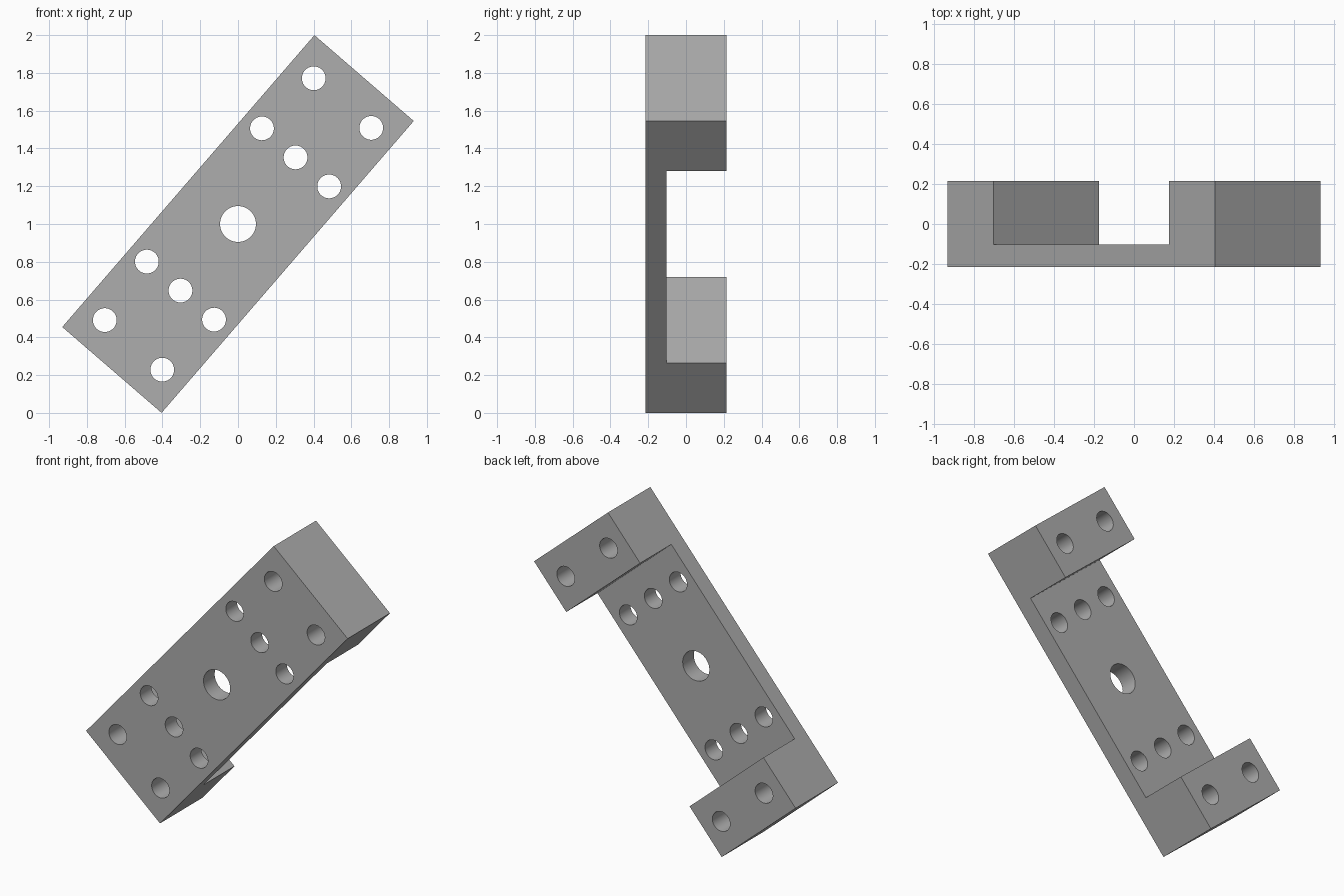
import bpy, bmesh, math
from mathutils import Matrix

cube = bpy.data.objects.get("Cube")
if cube:
    bpy.data.objects.remove(cube, do_unlink=True)

HALF_L, HALF_W, HALF_D = 1.021, 0.3475, 0.215
FOOT, PLATE_BACK = 0.35, -0.102
TILT = math.atan2(1.335, 1.545)

# Grey metal
grey = bpy.data.materials.new("plain_grey")
grey.use_nodes = True
color = (0.42, 0.42, 0.42, 1)
grey.diffuse_color = color
grey.node_tree.nodes["Principled BSDF"].inputs["Base Color"].default_value = color


def make_object(name, bm):
    bmesh.ops.recalc_face_normals(bm, faces=bm.faces)
    mesh = bpy.data.meshes.new(name)
    bm.to_mesh(mesh)
    bm.free()
    obj = bpy.data.objects.new(name, mesh)
    bpy.context.collection.objects.link(obj)
    mesh.materials.append(grey)
    return obj


# Channel profile (depth, length) extruded across the width
inner = HALF_L - FOOT
profile = [(-HALF_D, -HALF_L), (HALF_D, -HALF_L), (HALF_D, -inner), (PLATE_BACK, -inner),
           (PLATE_BACK, inner), (HALF_D, inner), (HALF_D, HALF_L), (-HALF_D, HALF_L)]
bm = bmesh.new()
face = bm.faces.new([bm.verts.new((-HALF_W, y, z)) for y, z in profile])
extruded = bmesh.ops.extrude_face_region(bm, geom=[face])["geom"]
bmesh.ops.translate(bm, vec=(2 * HALF_W, 0, 0),
                    verts=[g for g in extruded if isinstance(g, bmesh.types.BMVert)])
bracket = make_object("mounting_bracket", bm)

# Through holes: centre bore, three per end in the web, two per foot
holes = [(0, 0, 0.095)]
for end in (-1, 1):
    holes += [(x, end * 0.466, 0.063) for x in (-0.235, 0, 0.235)]
    holes += [(x, end * 0.846, 0.063) for x in (-0.201, 0.201)]
bm = bmesh.new()
for x, z, r in holes:
    bmesh.ops.create_cone(bm, cap_ends=True, segments=48, radius1=r, radius2=r, depth=1,
                          matrix=Matrix.Translation((x, 0, z)) @ Matrix.Rotation(math.pi / 2, 4, 'X'))
cutter = make_object("hole_cutter", bm)
cutter.hide_render = True

# Cut the holes
cut = bracket.modifiers.new("holes", 'BOOLEAN')
cut.operation = 'DIFFERENCE'
cut.solver = 'EXACT'
cut.object = cutter
bpy.ops.object.select_all(action='DESELECT')
bpy.context.view_layer.objects.active = bracket
bracket.select_set(True)
bpy.ops.object.modifier_apply(modifier=cut.name)
bpy.data.objects.remove(cutter, do_unlink=True)

# Lean the bracket to its final pose and smooth the bores
bracket.data.transform(Matrix.Translation((0, 0, 1)) @ Matrix.Rotation(TILT, 4, 'Y'))
bpy.ops.object.shade_smooth_by_angle(angle=math.radians(30))
